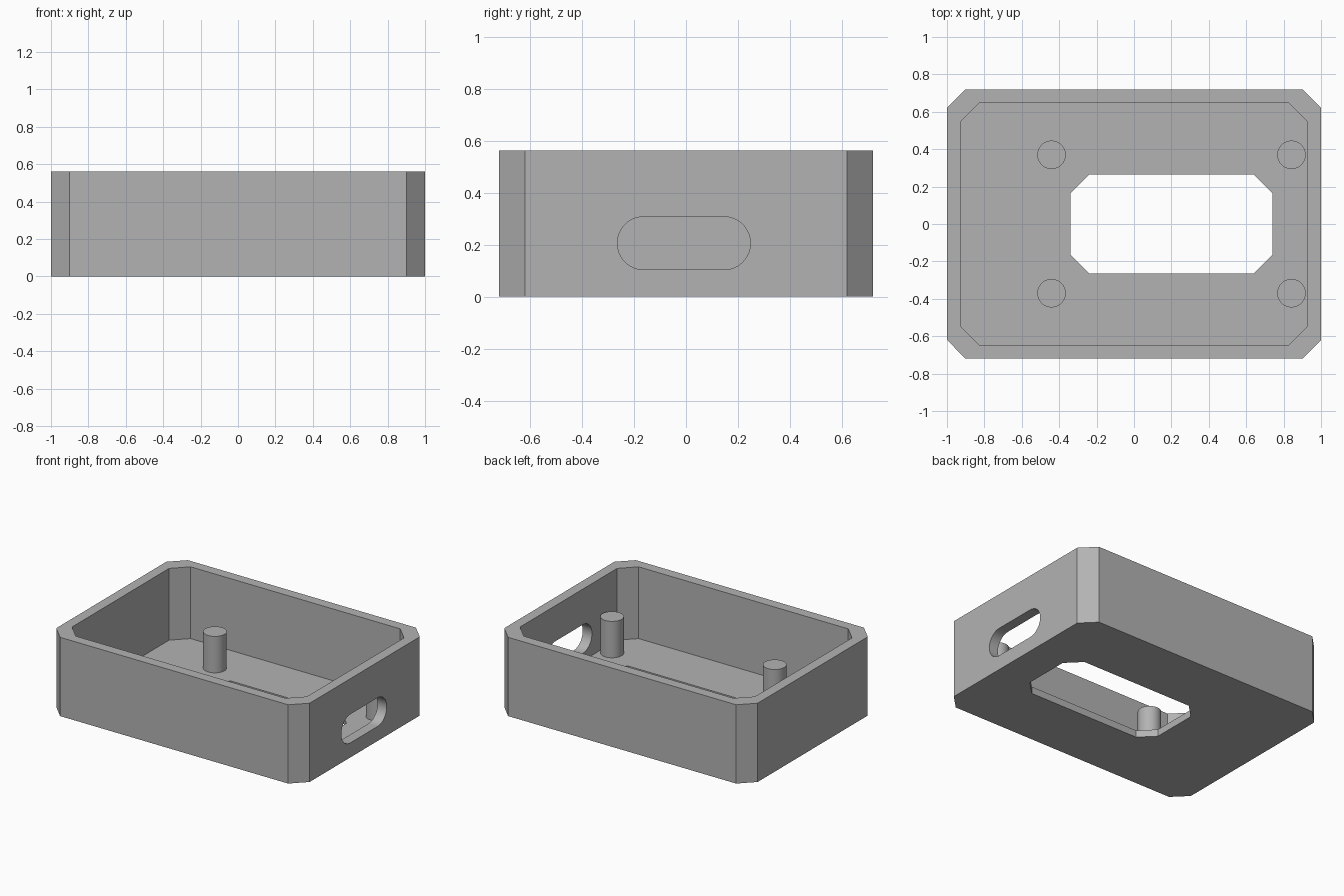
import bpy, bmesh, math
from mathutils import Matrix

if "Cube" in bpy.data.objects:
    bpy.data.objects.remove(bpy.data.objects["Cube"])

HALF_X, HALF_Y, HEIGHT = 1.0, 0.72, 0.562
WALL, FLOOR, CHAMFER = 0.073, 0.05, 0.1
POST_RADIUS, POST_TOP = 0.076, 0.31

grey = bpy.data.materials.new("matte grey")
grey.use_nodes = True
colour = (0.45, 0.45, 0.45, 1)
grey.diffuse_color = colour
grey.node_tree.nodes["Principled BSDF"].inputs["Base Color"].default_value = colour


def prism(name, outline, bottom, top, matrix=Matrix()):
    """Extrude a closed outline between two heights."""
    bm = bmesh.new()
    face = bm.faces.new([bm.verts.new((x, y, bottom)) for x, y in outline])
    extruded = bmesh.ops.extrude_face_region(bm, geom=[face])["geom"]
    verts = [v for v in extruded if isinstance(v, bmesh.types.BMVert)]
    bmesh.ops.translate(bm, verts=verts, vec=(0, 0, top - bottom))
    bm.transform(matrix)
    bmesh.ops.recalc_face_normals(bm, faces=bm.faces)
    mesh = bpy.data.meshes.new(name)
    bm.to_mesh(mesh)
    bm.free()
    mesh.materials.append(grey)
    obj = bpy.data.objects.new(name, mesh)
    bpy.context.collection.objects.link(obj)
    return obj


def octagon(hx, hy, cx=0):
    """Rectangle with its four corners cut off, going round once."""
    c = CHAMFER
    half = [(hx, -hy + c), (hx, hy - c), (hx - c, hy), (c - hx, hy)]
    return [(cx + s * x, s * y) for s in (1, -1) for x, y in half]


def stadium(half_length, radius, steps=24):
    """Slot outline: two half circles joined by straight sides."""
    points = []
    for side in (1, -1):
        for i in range(steps + 1):
            a = math.pi * (i / steps - 0.5)
            points.append((side * (half_length - radius + radius * math.cos(a)),
                           side * radius * math.sin(a)))
    return points


def smooth(obj):
    bpy.ops.object.select_all(action="DESELECT")
    obj.select_set(True)
    bpy.context.view_layer.objects.active = obj
    bpy.ops.object.shade_smooth_by_angle(angle=math.radians(30))


# Tray body: solid block, then the cavity, floor opening and cable slot cut out
tray = prism("tray", octagon(HALF_X, HALF_Y), 0, HEIGHT)
to_side = Matrix(((0, 0, 1, 0), (1, 0, 0, -0.008), (0, 1, 0, 0.206), (0, 0, 0, 1)))
cutters = [
    prism("cavity_cutter", octagon(HALF_X - WALL, HALF_Y - WALL), FLOOR, HEIGHT + 0.2),
    prism("opening_cutter", octagon(0.54, 0.265, 0.2), -0.2, FLOOR + 0.1),
    prism("slot_cutter", stadium(0.256, 0.102), 0.88, 1.1, to_side),
]
for cutter in cutters:
    cutter.hide_render = True
    cut = tray.modifiers.new(cutter.name, "BOOLEAN")
    cut.operation, cut.solver, cut.object = "DIFFERENCE", "EXACT", cutter

# Bake the cuts and drop the cutters
graph = bpy.context.evaluated_depsgraph_get()
baked = bpy.data.meshes.new_from_object(tray.evaluated_get(graph))
tray.modifiers.clear()
tray.data = baked
for cutter in cutters:
    bpy.data.objects.remove(cutter)
smooth(tray)

# Four standing posts, sunk slightly into the floor
circle = stadium(POST_RADIUS, POST_RADIUS)
circle = [p for i, p in enumerate(circle) if i % 25 != 24]
for depth, y in (("front", -0.37), ("back", 0.37)):
    for side, x in (("right", -0.441), ("left", 0.842)):
        post = prism(f"{depth}_{side}_post", circle, FLOOR - 0.02, POST_TOP,
                     Matrix.Translation((x, y, 0)))
        smooth(post)
